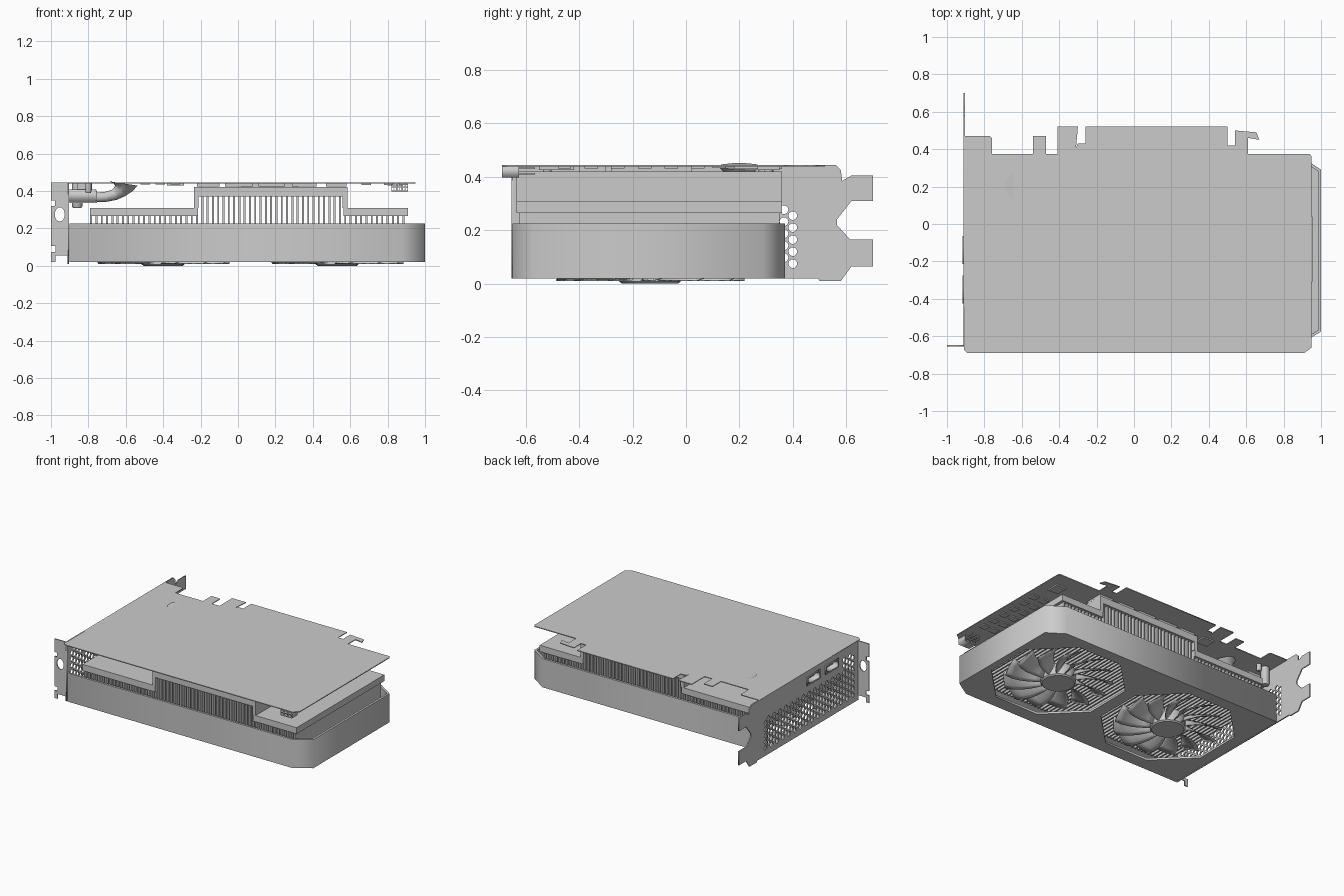
import bpy, bmesh, math
from mathutils import Vector

if "Cube" in bpy.data.objects:
    bpy.data.objects.remove(bpy.data.objects["Cube"])


def finish(name, bm, smooth=False):
    bmesh.ops.recalc_face_normals(bm, faces=bm.faces)
    me = bpy.data.meshes.new(name)
    bm.to_mesh(me)
    bm.free()
    ob = bpy.data.objects.new(name, me)
    bpy.context.collection.objects.link(ob)
    if smooth:
        bpy.ops.object.select_all(action='DESELECT')
        ob.select_set(True)
        bpy.context.view_layer.objects.active = ob
        bpy.ops.object.shade_smooth_by_angle(angle=math.radians(35))
    return ob


def boxes(name, items):
    """Each item is x0, x1, y0, y1, z0, z1."""
    bm = bmesh.new()
    for x0, x1, y0, y1, z0, z1 in items:
        vs = bmesh.ops.create_cube(bm, size=1)['verts']
        bmesh.ops.scale(bm, verts=vs, vec=(x1 - x0, y1 - y0, z1 - z0))
        bmesh.ops.translate(bm, verts=vs, vec=((x0 + x1) / 2, (y0 + y1) / 2, (z0 + z1) / 2))
    return finish(name, bm)


def plate(name, outline, holes, w0, w1, axis):
    """Flat profile with holes, extruded from w0 to w1 along an axis."""
    cu = bpy.data.curves.new(name, 'CURVE')
    cu.dimensions = '2D'
    cu.fill_mode = 'BOTH'
    cu.extrude = (w1 - w0) / 2
    for loop in [outline] + holes:
        sp = cu.splines.new('POLY')
        sp.points.add(len(loop) - 1)
        for p, (u, v) in zip(sp.points, loop):
            p.co = (u, v, 0, 1)
        sp.use_cyclic_u = True
    tmp = bpy.data.objects.new(name + "_profile", cu)
    bpy.context.collection.objects.link(tmp)
    bpy.context.view_layer.update()
    me = bpy.data.meshes.new_from_object(tmp.evaluated_get(bpy.context.evaluated_depsgraph_get()))
    bpy.data.objects.remove(tmp)
    bm = bmesh.new()
    bm.from_mesh(me)
    bpy.data.meshes.remove(me)
    bmesh.ops.remove_doubles(bm, verts=bm.verts, dist=1e-5)
    mid = (w0 + w1) / 2
    for vert in bm.verts:
        u, v, w = vert.co
        vert.co = {'z': (u, v, w + mid), 'x': (w + mid, u, v), 'y': (u, mid - w, v)}[axis]
    return finish(name, bm)


def ring(cu, cv, ru, rv=None, n=12, turn=0.0):
    rv = rv or ru
    return [(cu + ru * math.cos(turn + math.tau * i / n), cv + rv * math.sin(turn + math.tau * i / n))
            for i in range(n)]


def rect(u0, u1, v0, v1):
    return [(u0, v0), (u1, v0), (u1, v1), (u0, v1)]


def lathe(name, profile, cx, cy, steps=32):
    bm = bmesh.new()
    vs = [bm.verts.new((cx + r, cy, z)) for r, z in profile]
    es = [bm.edges.new(p) for p in zip(vs, vs[1:])]
    bmesh.ops.spin(bm, geom=vs + es, cent=(cx, cy, 0), axis=(0, 0, 1), angle=math.tau, steps=steps)
    bmesh.ops.remove_doubles(bm, verts=bm.verts, dist=1e-5)
    return finish(name, bm, True)


FANS = [(-0.40, -0.135), (0.53, -0.135)]

# Circuit board with edge fingers
half = [(-.91, -.67), (-.89, -.69), (.91, -.69), (.95, -.66), (.95, .36), (.94, .375), (.61, .375),
        (.61, .46), (.67, .45), (.655, .49), (.54, .50), (.54, .42), (.50, .42), (.50, .52),
        (-.26, .52), (-.26, .43), (-.30, .43), (-.31, .41), (-.30, .52), (-.41, .52), (-.41, .375),
        (-.47, .375), (-.47, .47), (-.54, .47), (-.54, .375), (-.76, .375), (-.76, .46), (-.77, .47), (-.91, .47)]
plate("circuit_board", half, [], .439, .445, 'z')

# Shroud: bottom plate with two octagonal openings, and a wall open at the bracket end
outer = [(-.9, -.65), (.88, -.65), (1, -.575), (1, .29), (.88, .37), (-.9, .37)]
inner = [(-.9, -.635), (.875, -.635), (.985, -.567), (.985, .282), (.875, .355), (-.9, .355)]
octs = [ring(x, y, .455, n=8, turn=math.pi / 8) for x, y in FANS]
plate("shroud_bottom", outer, octs, .02, .035, 'z')
plate("shroud_wall", outer + inner[::-1], [], .035, .225, 'z')

# Heatsink fins and folded top plates
pitch = .0283
fins = []
for i in range(61):
    x = -.785 + i * pitch
    if x > .905:
        break
    fins.append((x - .005, x + .005, -.625, .35, .12, .40 if -.23 < x < .575 else .29))
boxes("heatsink_fins", fins)
boxes("heatsink_top", [(-.79, -.215, -.635, .36, .265, .31), (.565, .91, -.635, .36, .265, .31),
                       (-.235, .585, -.635, .36, .37, .42),
                       (-.235, -.21, -.635, .36, .31, .37), (.56, .585, -.635, .36, .31, .37)])

# Fans: hub and swept blades
for k, (cx, cy) in enumerate(FANS):
    lathe(f"fan_hub_{k + 1}", [(0, 0), (.105, 0), (.115, .008), (.115, .09), (.06, .09), (.06, .125), (0, .125)], cx, cy)
    bm = bmesh.new()
    n, nr, nc = 13, 5, 4
    for b in range(n):
        grid = []
        for i in range(nr + 1):
            t = i / nr
            r = .105 + .25 * t
            row = []
            for j in range(nc + 1):
                s = j / nc
                a = math.tau * b / n + .22 * t * t + (s - .5) * (.42 - .04 * t)
                z = .012 + .075 * (s ** 1.3) * (1 - .25 * t)
                row.append(bm.verts.new((cx + r * math.cos(a), cy + r * math.sin(a), z)))
            grid.append(row)
        for i in range(nr):
            for j in range(nc):
                bm.faces.new((grid[i][j], grid[i + 1][j], grid[i + 1][j + 1], grid[i][j + 1]))
    ob = finish(f"fan_blades_{k + 1}", bm, True)
    mod = ob.modifiers.new("thickness", 'SOLIDIFY')
    mod.thickness = .005
    mod.offset = 0

# Bracket with vent holes and port cutouts
prof = [(-.65, .02), (.495, .02), (.50, .01), (.58, .01), (.62, .065), (.70, .065), (.70, .165),
        (.615, .165), (.565, .22), (.565, .24), (.62, .31), (.70, .31), (.70, .405), (.62, .405),
        (.585, .385), (.58, .425), (.56, .445), (-.65, .445)]
PORTS = [(-.35, .375), (-.14, .375)]
vents = []
for c in range(31):
    y = .40 - c * .033
    for k in range(7 if y < -.46 else 5):
        vents.append(ring(y, .075 + .045 * k + (.0225 if c % 2 else 0), .0165, n=10))
slots = [rect(y - .075, y + .075, z - .032, z + .032) for y, z in PORTS]
plate("bracket", prof, vents + slots, -.912, -.904, 'x')
flange = [(-.908, .055), (-.975, .055), (-.975, .02), (-1, .02), (-1, .075), (-.975, .075), (-.975, .105),
          (-1, .105), (-1, .32), (-.978, .32), (-.978, .35), (-1, .35), (-1, .445), (-.908, .445)]
plate("bracket_flange", flange, [ring(-.953, .275, .027, .038, 16)], -.654, -.646, 'y')

# Display ports: open shells with a tongue inside
for k, (y, z) in enumerate(PORTS):
    plate(f"port_shell_{k + 1}", rect(y - .075, y + .075, z - .032, z + .032),
          [rect(y - .062, y + .062, z - .022, z + .022)], -.918, -.76, 'x')
    boxes(f"port_core_{k + 1}", [(-.80, -.755, y - .07, y + .07, z - .028, z + .028),
                                 (-.89, -.80, y - .045, y + .045, z - .006, z + .006),
                                 (-.86, -.78, y - .05, y + .05, z + .03, .44)])

# Flared cable rising to the board
cu = bpy.data.curves.new("flared_cable", 'CURVE')
cu.dimensions = '3D'
cu.bevel_depth = 1
cu.bevel_resolution = 3
cu.use_fill_caps = True
sp = cu.splines.new('POLY')
path = [(-.78, .365, .027), (-.71, .368, .028), (-.66, .38, .031), (-.63, .40, .04), (-.615, .42, .058), (-.612, .44, .08)]
sp.points.add(len(path) - 1)
for p, (x, z, r) in zip(sp.points, path):
    p.co = (x, .2, z, 1)
    p.radius = r
ob = bpy.data.objects.new("flared_cable", cu)
bpy.context.collection.objects.link(ob)
boxes("cable_plug", [(-.9, -.755, .14, .26, .335, .40)])

# Parts on the underside of the board
for k, (x, y, r, z) in enumerate([(-.86, .30, .028, .31), (-.80, .31, .016, .39), (-.80, -.52, .016, .39)]):
    lathe(f"capacitor_{k + 1}", [(0, z), (r * .8, z), (r, z + .008), (r, .44), (0, .44)], x, y, 20)
chips = [(x, x + w, y, y + .13, .425, .44) for y in (-.55, .22)
         for x, w in ((-.22, .12), (-.07, .15), (.11, .14), (.29, .13), (.47, .11))]
chips += [(.02, .32, -.28, .02, .419, .44), (.80, .88, .18, .27, .43, .44), (-.38, -.29, .28, .36, .43, .44)]
chips += [(x, x + .05, -.48 + .1 * i, -.43 + .1 * i, .432, .44) for i in range(6) for x in (.66, .78, .86)]
chips += [(-.52 + .08 * i, -.47 + .08 * i, y, y + .05, .434, .44) for i in range(3) for y in (-.5, -.2, .1)]
boxes("board_chips", chips)

# Power connector with sockets and pins
cells = [rect(.823 + .03 * i, .845 + .03 * i, .403 + .021 * j, .419 + .021 * j) for i in range(3) for j in range(2)]
plate("power_connector", rect(.82, .91, .397, .445), cells, -.69, -.625, 'y')
boxes("power_connector_pins", [(.831 + .03 * i, .837 + .03 * i, -.68, -.565, .408 + .021 * j, .414 + .021 * j)
                               for i in range(3) for j in range(2)])
